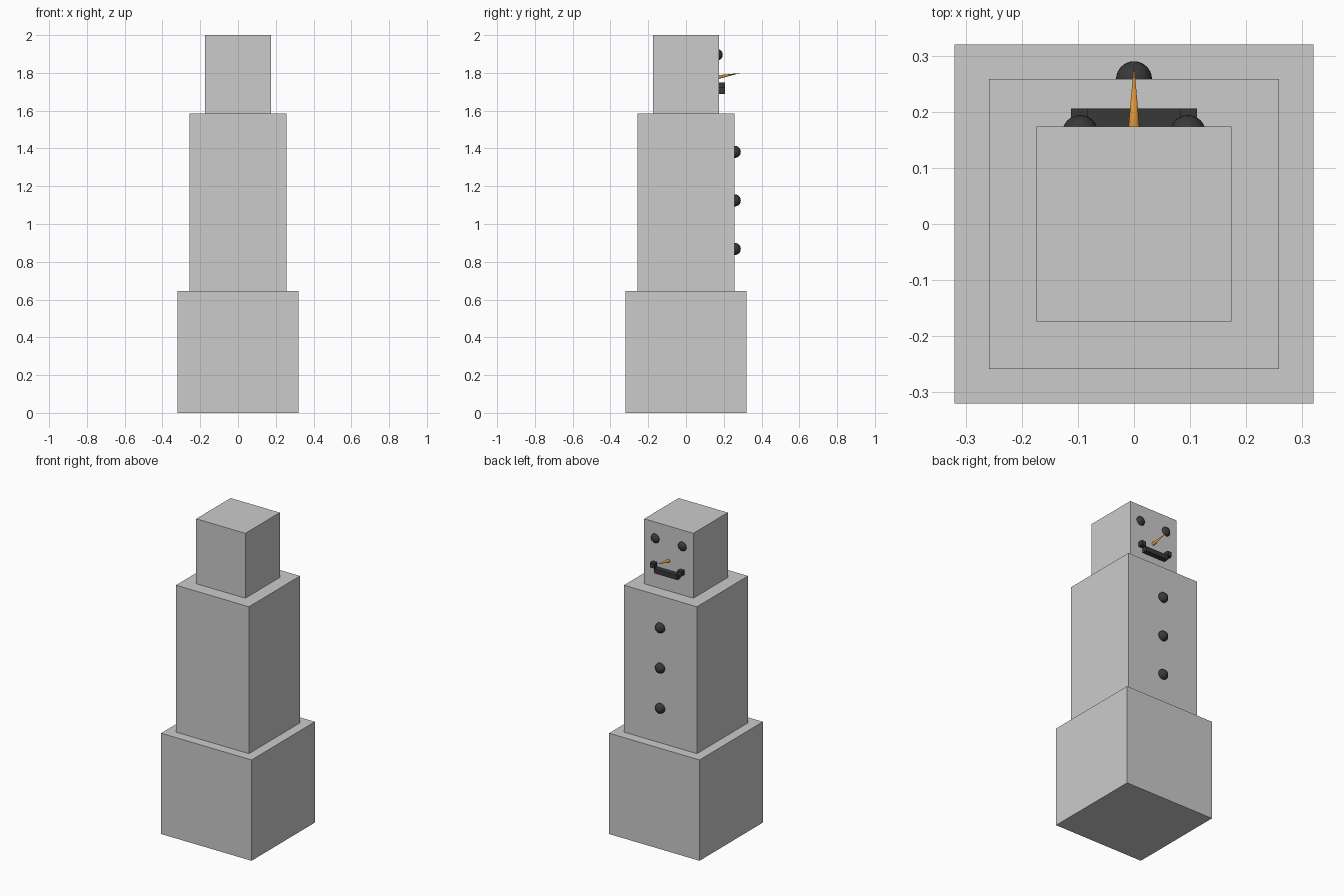
import bpy
import math
from mathutils import Vector

if "Cube" in bpy.data.objects:
    bpy.data.objects.remove(bpy.data.objects["Cube"])


def material(name, rgb):
    mat = bpy.data.materials.new(name)
    mat.diffuse_color = (*rgb, 1)
    mat.use_nodes = True
    mat.node_tree.nodes["Principled BSDF"].inputs["Base Color"].default_value = mat.diffuse_color
    return mat


coal = material("coal", (0.04, 0.04, 0.04))
orange = material("orange", (0.75, 0.3, 0.04))


def finish(name, mat=None, smooth=False):
    obj = bpy.context.object
    obj.name = name
    if mat:
        obj.data.materials.append(mat)
    if smooth:
        bpy.ops.object.shade_smooth_by_angle(angle=math.radians(40))
    return obj


def box(name, lo, hi, mat=None):
    lo, hi = Vector(lo), Vector(hi)
    bpy.ops.mesh.primitive_cube_add(size=1, location=(lo + hi) / 2)
    obj = finish(name, mat)
    obj.scale = hi - lo
    bpy.ops.object.transform_apply(location=False, rotation=False, scale=True)


def lump(name, x, y, z):
    bpy.ops.mesh.primitive_uv_sphere_add(segments=32, ring_count=16, radius=0.032, location=(x, y, z))
    finish(name, coal, True)


# Three stacked blocks
for name, half, z0, z1 in (("base_block", 0.32, 0, 0.645),
                           ("body_block", 0.258, 0.645, 1.585),
                           ("head_block", 0.174, 1.585, 2.0)):
    box(name, (-half, -half, z0), (half, half, z1))

# Buttons down the body
for i, z in enumerate((0.868, 1.125, 1.382)):
    lump(f"button_{i + 1}", 0, 0.258, z)

# Eyes and upturned mouth corners
for side, s in (("left", -1), ("right", 1)):
    lump(f"eye_{side}", s * 0.096, 0.162, 1.896)
    box(f"mouth_corner_{side}", (s * 0.097 - 0.015, 0.174, 1.719), (s * 0.097 + 0.015, 0.206, 1.749), coal)

# Mouth bar
box("mouth_bar", (-0.082, 0.174, 1.689), (0.082, 0.206, 1.719), coal)

# Carrot nose, tilted slightly upwards
start, tip = Vector((0, 0.172, 1.778)), Vector((0, 0.286, 1.799))
axis = tip - start
bpy.ops.mesh.primitive_cone_add(vertices=32, radius1=0.010, radius2=0, depth=axis.length,
                                location=(start + tip) / 2,
                                rotation=axis.to_track_quat('Z', 'Y').to_euler())
finish("nose", orange, True)
